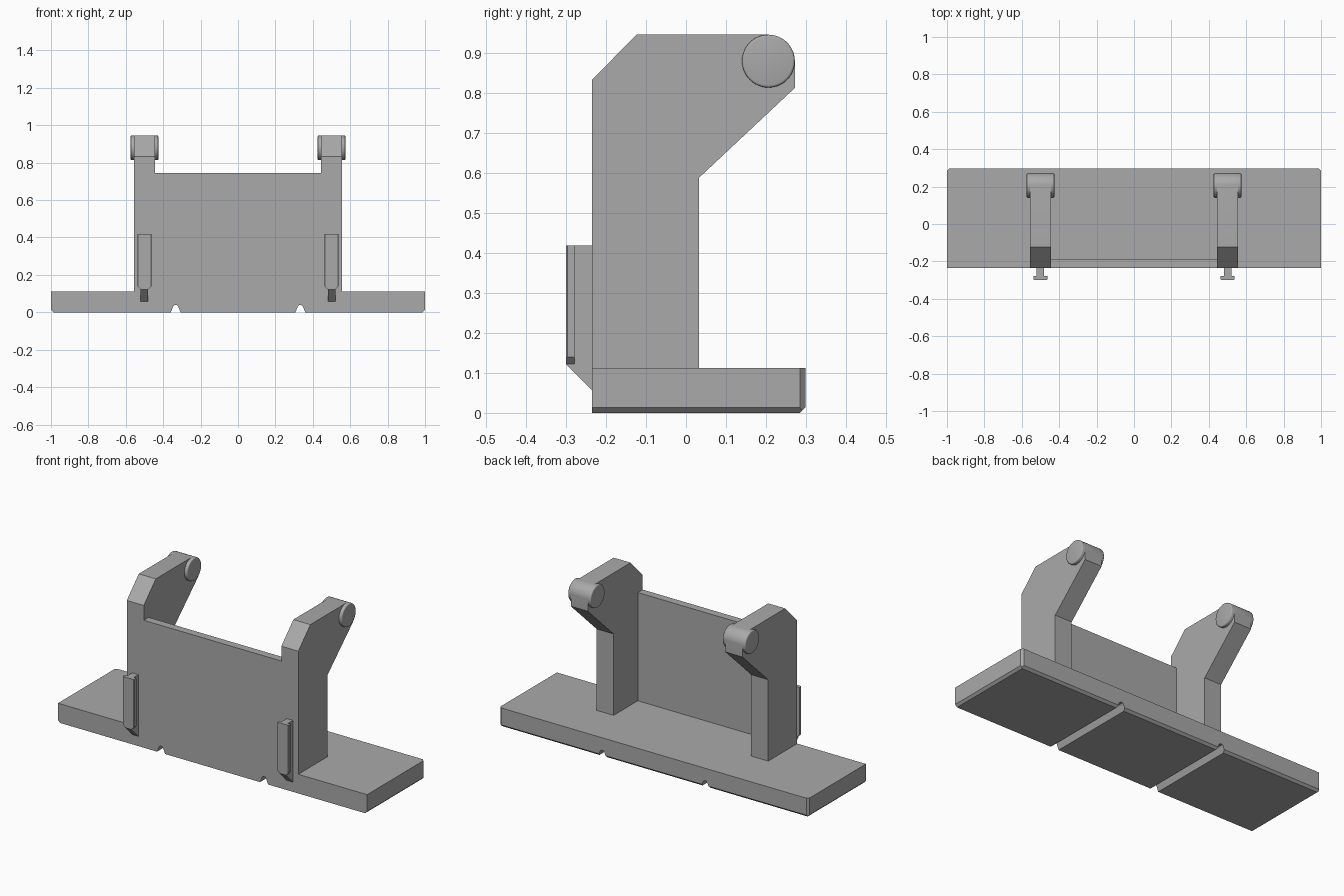
import bpy, bmesh, math
from mathutils import Vector

old = bpy.data.objects.get("Cube")
if old:
    bpy.data.objects.remove(old, do_unlink=True)

grey = bpy.data.materials.new("plain grey")
grey.use_nodes = True
colour = (0.4, 0.4, 0.4, 1)
grey.diffuse_color = colour
grey.node_tree.nodes["Principled BSDF"].inputs["Base Color"].default_value = colour


def finish(bm, name):
    bmesh.ops.recalc_face_normals(bm, faces=bm.faces)
    mesh = bpy.data.meshes.new(name)
    bm.to_mesh(mesh)
    bm.free()
    mesh.materials.append(grey)
    obj = bpy.data.objects.new(name, mesh)
    bpy.context.collection.objects.link(obj)
    return obj


def prism(profile, axis, start, end):
    """Extrude a (y, z) profile along x, or an (x, z) profile along y."""
    bm = bmesh.new()
    place = (lambda a, b: (start, a, b)) if axis == "x" else (lambda a, b: (a, start, b))
    face = bm.faces.new([bm.verts.new(place(a, b)) for a, b in profile])
    geom = bmesh.ops.extrude_face_region(bm, geom=[face])["geom"]
    shift = Vector((end - start, 0, 0) if axis == "x" else (0, end - start, 0))
    bmesh.ops.translate(bm, vec=shift, verts=[v for v in geom if isinstance(v, bmesh.types.BMVert)])
    bmesh.ops.recalc_face_normals(bm, faces=bm.faces)
    return bm


def smooth(obj, angle):
    bpy.ops.object.select_all(action="DESELECT")
    obj.select_set(True)
    bpy.context.view_layer.objects.active = obj
    bpy.ops.object.shade_smooth_by_angle(angle=math.radians(angle))


FRONT, BACK, BASE_TOP, CH = -0.235, 0.298, 0.112, 0.013

# Base slab with chamfered lower ends and two grooves underneath
outline = [(-1, BASE_TOP), (-1, CH), (-1 + CH, 0)]
for gx in (-1 / 3, 1 / 3):
    outline += [(gx + dx, z) for dx, z in
                ((-0.026, 0), (-0.013, 0.032), (-0.007, 0.038), (0.007, 0.038), (0.013, 0.032), (0.026, 0))]
outline += [(1 - CH, 0), (1, CH), (1, BASE_TOP)]
bm = prism(outline, "y", FRONT, BACK)
# Chamfers on the rear corners and the rear lower edge
for point, normal in (((1 - CH, BACK, 0), (1, 1, 0)), ((CH - 1, BACK, 0), (-1, 1, 0)),
                      ((0, BACK, CH), (0, 1, -1))):
    bmesh.ops.bisect_plane(bm, geom=bm.verts[:] + bm.edges[:] + bm.faces[:], dist=1e-5,
                           plane_co=point, plane_no=normal, clear_outer=True)
    bmesh.ops.holes_fill(bm, edges=[e for e in bm.edges if e.is_boundary], sides=0)
finish(bm, "base")

# Thin front panel between the arms
finish(prism([(FRONT, BASE_TOP), (FRONT, 0.745), (-0.19, 0.745), (-0.19, BASE_TOP)],
             "x", -0.445, 0.445), "front_panel")

# Arm outline, rounded around the pin at its tip
PIN_Y, PIN_Z, PIN_R = 0.206, 0.879, 0.066
arm = [(FRONT, BASE_TOP), (FRONT, 0.832), (-0.124, 0.945)]
for i in range(9):
    a = math.pi / 2 * (1 - i / 8)
    arm.append((PIN_Y + PIN_R * math.cos(a), PIN_Z + PIN_R * math.sin(a)))
arm += [(0.272, 0.812), (0.033, 0.588), (0.033, BASE_TOP)]

for side, x in (("left", 0.5), ("right", -0.5)):
    smooth(finish(prism(arm, "x", x - 0.055, x + 0.055), side + "_arm"), 20)

    # Round pin through the arm tip, with softened rims
    circle = [(PIN_Y + PIN_R * math.cos(math.tau * i / 48), PIN_Z + PIN_R * math.sin(math.tau * i / 48))
              for i in range(48)]
    bm = prism(circle, "x", x - 0.074, x + 0.074)
    rims = [e for f in bm.faces if len(f.verts) > 4 for e in f.edges]
    bmesh.ops.bevel(bm, geom=rims, offset=0.006, segments=3, profile=0.5, affect="EDGES")
    smooth(finish(bm, side + "_pin"), 40)

    # Hook on the front: narrow stem with a sloping foot
    finish(prism([(FRONT, 0.057), (FRONT, 0.418), (-0.3, 0.418), (-0.3, 0.122)],
                 "x", x - 0.02, x + 0.02), side + "_hook_stem")
    # Wider front flange, tapered at the bottom
    bm = prism([(x - 0.038, 0.418), (x - 0.038, 0.14), (x - 0.02, 0.122),
                (x + 0.02, 0.122), (x + 0.038, 0.14), (x + 0.038, 0.418)], "y", -0.3, -0.279)
    uprights = [e for e in bm.edges
                if abs(e.verts[0].co.z - e.verts[1].co.z) > 0.1 and e.verts[0].co.y < -0.29]
    bmesh.ops.bevel(bm, geom=uprights, offset=0.004, segments=1, affect="EDGES")
    finish(bm, side + "_hook_flange")
